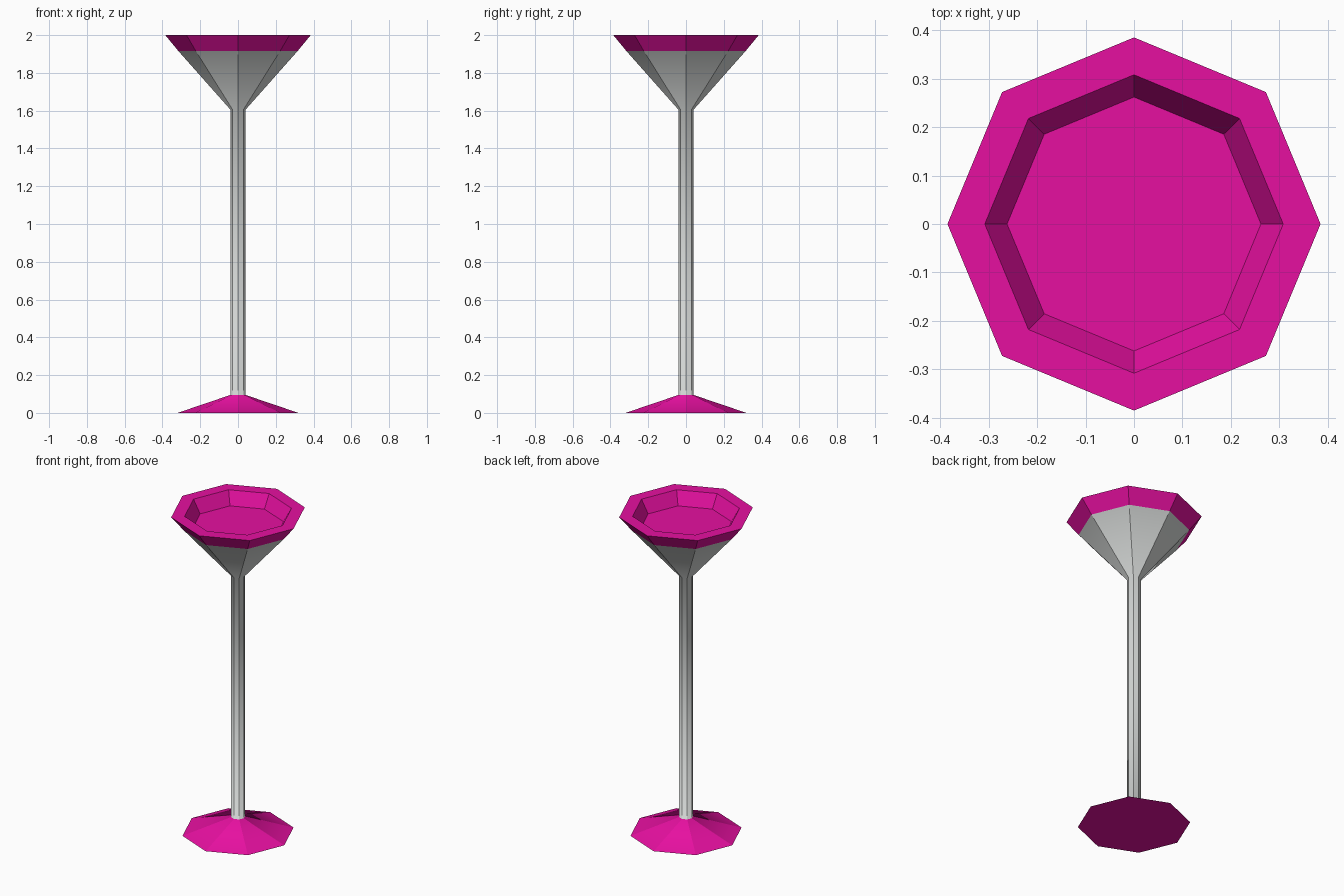
import bpy, bmesh, math

if "Cube" in bpy.data.objects:
    bpy.data.objects.remove(bpy.data.objects["Cube"])

SIDES = 8


def material(name, rgb):
    m = bpy.data.materials.new(name)
    m.diffuse_color = (*rgb, 1)
    m.use_nodes = True
    m.node_tree.nodes["Principled BSDF"].inputs["Base Color"].default_value = m.diffuse_color
    return m


MATS = [material("magenta", (0.79, 0.005, 0.35)),
        material("light_grey", (0.65, 0.67, 0.66))]

# Profile from foot to bowl floor: radius, height, colour of band above, crisp ring
PROFILE = [
    (0.32, 0.00, 0, True),    # foot rim
    (0.04, 0.095, 1, False),  # stem bottom
    (0.04, 1.605, 1, False),  # stem top, cone begins
    (0.315, 1.915, 0, True),  # coloured rim band
    (0.385, 2.00, 0, True),   # outer lip
    (0.308, 2.00, 0, True),   # inner lip
    (0.262, 1.92, 0, True),   # recessed floor
]

bm = bmesh.new()
rings = []
for r, z, _, _ in PROFILE:
    rings.append([bm.verts.new((r * math.cos(math.tau * i / SIDES),
                                r * math.sin(math.tau * i / SIDES), z))
                  for i in range(SIDES)])

# Side bands
for k in range(len(rings) - 1):
    a, b = rings[k], rings[k + 1]
    for i in range(SIDES):
        j = (i + 1) % SIDES
        f = bm.faces.new((a[i], a[j], b[j], b[i]))
        f.material_index = PROFILE[k][2]
        bm.edges.get((a[i], b[i])).smooth = False

# Underside of the foot and floor of the bowl
bm.faces.new(rings[0][::-1])
bm.faces.new(rings[-1])

# Facets stay crisp; only stem ends blend softly along the profile
for ring, (_, _, _, crisp) in zip(rings, PROFILE):
    for i in range(SIDES):
        bm.edges.get((ring[i], ring[(i + 1) % SIDES])).smooth = not crisp
for f in bm.faces:
    f.smooth = True

mesh = bpy.data.meshes.new("pedestal_stand")
bm.to_mesh(mesh)
bm.free()
for m in MATS:
    mesh.materials.append(m)
stand = bpy.data.objects.new("pedestal_stand", mesh)
bpy.context.collection.objects.link(stand)
